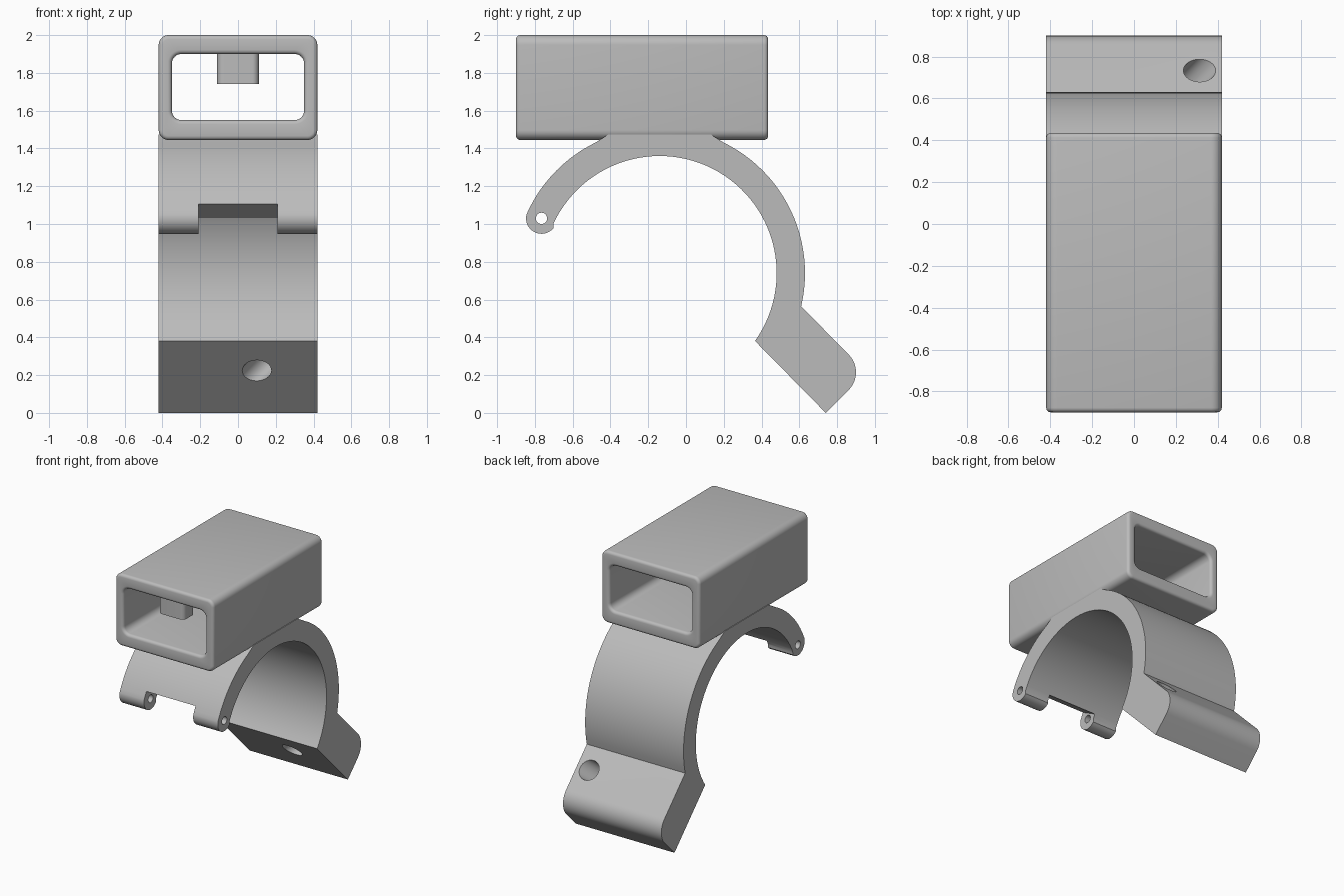
import bpy, bmesh
from math import sin, cos, radians, pi
from mathutils import Vector

cube = bpy.data.objects.get("Cube")
if cube:
    bpy.data.objects.remove(cube, do_unlink=True)

grey = bpy.data.materials.new("plain_grey")
grey.use_nodes = True
grey.diffuse_color = (0.5, 0.5, 0.5, 1)
grey.node_tree.nodes["Principled BSDF"].inputs["Base Color"].default_value = (0.5, 0.5, 0.5, 1)

HALF = 0.42                # half width of the whole clamp
CENTRE = (-0.14, 0.74)     # ring centre in y, z
INNER, OUTER = 0.62, 0.77


def arc(centre, r, start, end, steps):
    """Points on an arc, angles in degrees."""
    angles = [radians(start + (end - start) * i / steps) for i in range(steps + 1)]
    return [(centre[0] + r * cos(a), centre[1] + r * sin(a)) for a in angles]


def rounded_rect(hw, hh, r):
    pts = []
    for k, (sx, sy) in enumerate([(1, 1), (-1, 1), (-1, -1), (1, -1)]):
        pts += arc((sx * (hw - r), sy * (hh - r)), r, 90 * k, 90 * k + 90, 8)
    return pts


def finish(name, bm):
    bmesh.ops.recalc_face_normals(bm, faces=bm.faces)
    mesh = bpy.data.meshes.new(name)
    bm.to_mesh(mesh)
    bm.free()
    mesh.materials.append(grey)
    obj = bpy.data.objects.new(name, mesh)
    bpy.context.scene.collection.objects.link(obj)
    return obj


def prism(name, points, direction):
    """Extrude a flat outline of 3D points along a direction."""
    bm = bmesh.new()
    face = bm.faces.new([bm.verts.new(p) for p in points])
    new = bmesh.ops.extrude_face_region(bm, geom=[face])["geom"]
    verts = [v for v in new if isinstance(v, bmesh.types.BMVert)]
    bmesh.ops.translate(bm, verts=verts, vec=Vector(direction))
    return finish(name, bm)


def side_prism(name, outline, half):
    return prism(name, [(-half, y, z) for y, z in outline], (2 * half, 0, 0))


def activate(obj):
    bpy.ops.object.select_all(action='DESELECT')
    obj.select_set(True)
    bpy.context.view_layer.objects.active = obj


def cut(obj, cutter):
    cutter.hide_render = True
    mod = obj.modifiers.new("cut", 'BOOLEAN')
    mod.operation, mod.solver, mod.object = 'DIFFERENCE', 'EXACT', cutter
    activate(obj)
    bpy.ops.object.modifier_apply(modifier=mod.name)
    bpy.data.objects.remove(cutter, do_unlink=True)


def smooth(obj):
    activate(obj)
    bpy.ops.object.shade_smooth_by_angle(angle=radians(30))


# Half ring with hinge boss at the front and slanted clamp lug at the back
pin = (-0.765, 1.03)
outline = arc(CENTRE, OUTER, -13.2, 64, 24)
outline += [(0.13, 1.475), (-0.41, 1.475)]
outline += arc(CENTRE, OUTER, 116, 154, 12)
outline += arc(pin, 0.082, 165, 320, 16)
outline += arc(CENTRE, INNER, 155, -35.4, 56)
outline += [(0.74, 0.0)]
outline += arc((0.767, 0.215), 0.133, -45, 45, 12)
ring = side_prism("clamp_ring", outline, HALF)

# Hinge pin hole, knuckle slot and bolt hole
cut(ring, side_prism("pin_cutter", arc(pin, 0.03, 0, 345, 23), 1))
slot = arc(CENTRE, 0.5, 151.6, 190, 1) + arc(CENTRE, 0.9, 190, 151.6, 1)
cut(ring, side_prism("slot_cutter", slot, 0.21))
bolt = [(x, 0.42 + t / 2 ** 0.5, 0.125 - t / 2 ** 0.5)
        for x, t in arc((0, 0), 0.077, 0, 348.75, 31)]
cut(ring, prism("bolt_cutter", bolt, (0.5, 0.5, 0.5)))
smooth(ring)

# Rectangular sleeve: rounded loops swept outside, over each lip and inside
FRONT, BACK, LIP = -0.90, 0.435, 0.022
sections = []                       # (is_outer, offset, y)
quarter = [i * pi / 8 for i in range(5)]
for outer, end, sign in [(True, FRONT, 1), (True, BACK, -1), (False, BACK, -1), (False, FRONT, 1)]:
    lip = [(LIP * (1 - sin(a)), end + sign * LIP * (1 - cos(a))) for a in quarter]
    if (end == BACK) == outer:
        lip.reverse()
    sections += [(outer, off, y) for off, y in lip]

bm = bmesh.new()
loops = []
for outer, off, y in sections:
    if outer:
        pts, zc = rounded_rect(HALF - off, 0.2775 - off, 0.052 - off), 1.7225
    else:
        pts, zc = rounded_rect(0.35 + off, 0.175 + off, 0.05 + off), 1.725
    loops.append([bm.verts.new((x, y, zc + z)) for x, z in pts])
for a, b in zip(loops, loops[1:] + loops[:1]):
    for i in range(len(a)):
        j = (i + 1) % len(a)
        bm.faces.new((a[i], a[j], b[j], b[i]))
smooth(finish("sleeve", bm))

# Retaining stud hanging from the sleeve ceiling
stud = [(x, y - 0.75, 1.74) for x, y in rounded_rect(0.11, 0.07, 0.035)]
smooth(prism("retaining_stud", stud, (0, 0, 0.18)))
